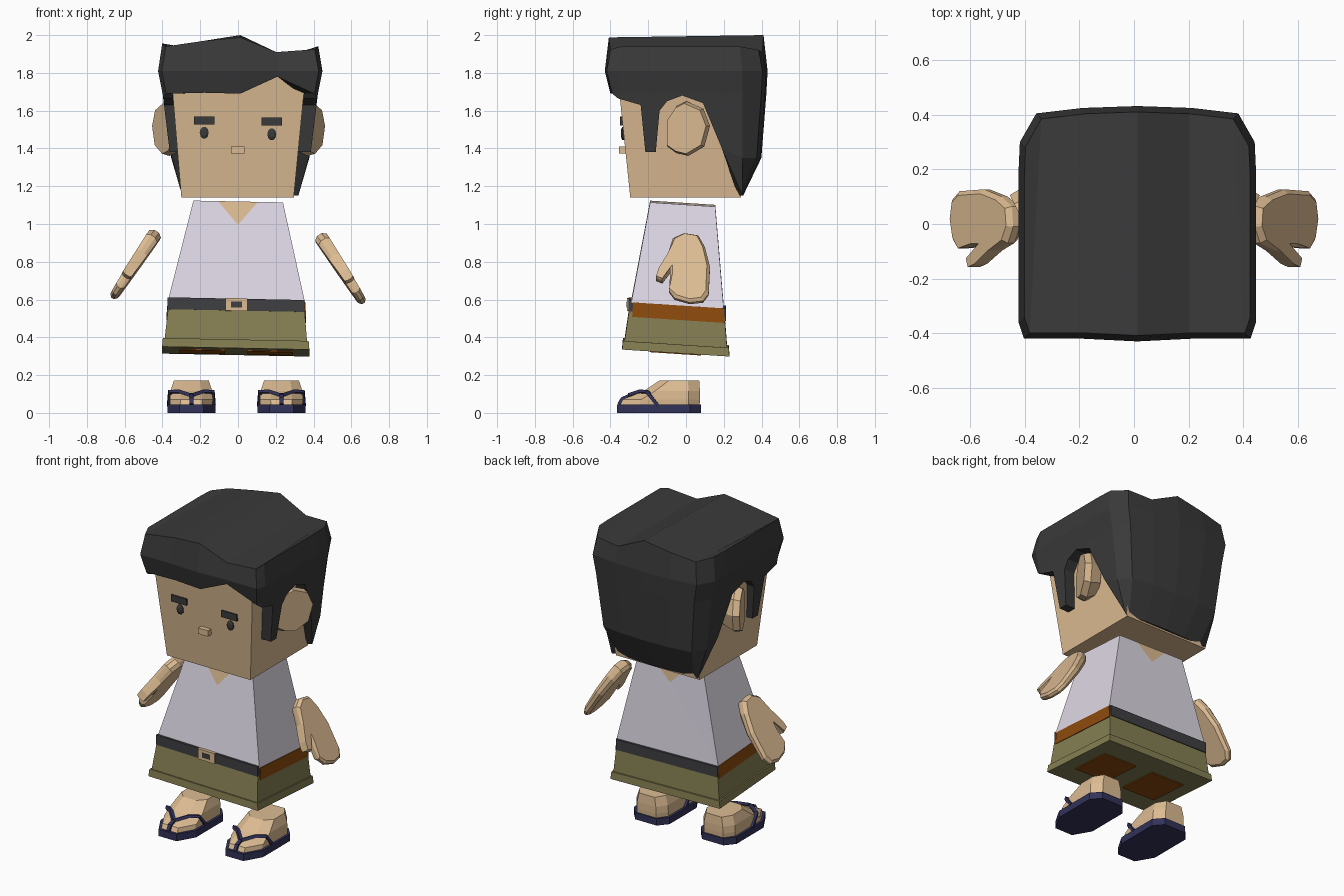
import bpy, bmesh, math
from mathutils import Vector

if "Cube" in bpy.data.objects:
    bpy.data.objects.remove(bpy.data.objects["Cube"])


def material(name, rgb):
    m = bpy.data.materials.new(name)
    m.diffuse_color = (*rgb, 1)
    m.use_nodes = True
    m.node_tree.nodes["Principled BSDF"].inputs["Base Color"].default_value = m.diffuse_color
    return m


SKIN = material("skin", (0.72, 0.50, 0.29))
HAIR = material("black_hair", (0.042, 0.042, 0.042))
SHIRT = material("pale_lilac_cloth", (0.72, 0.68, 0.77))
OLIVE = material("olive_cloth", (0.235, 0.21, 0.085))
BELT = material("dark_belt", (0.05, 0.05, 0.055))
RUST = material("rust_cloth", (0.27, 0.07, 0.004))
NAVY = material("navy_rubber", (0.032, 0.032, 0.10))


def make(name, verts, faces, mats, rule=None):
    """Flat-shaded mesh; rule(face) gives the material index."""
    bm = bmesh.new()
    vs = [bm.verts.new(v) for v in verts]
    for f in faces:
        bm.faces.new([vs[i] for i in f])
    bmesh.ops.remove_doubles(bm, verts=bm.verts, dist=1e-4)
    bmesh.ops.recalc_face_normals(bm, faces=bm.faces)
    if rule:
        for f in bm.faces:
            f.material_index = rule(f)
    me = bpy.data.meshes.new(name)
    bm.to_mesh(me)
    bm.free()
    for m in mats:
        me.materials.append(m)
    ob = bpy.data.objects.new(name, me)
    bpy.context.collection.objects.link(ob)
    return ob


def tilt(v):
    """Slight lean of the body."""
    x, y, z = v
    return (x, y, z - 0.02 * x - 0.065 * (y + 0.05))


def same(v):
    return tuple(v)


def loft(name, rings, mat, warp=same):
    n = len(rings[0])
    verts = [warp(p) for r in rings for p in r]
    faces = [(k * n + i, k * n + (i + 1) % n, (k + 1) * n + (i + 1) % n, (k + 1) * n + i)
             for k in range(len(rings) - 1) for i in range(n)]
    faces += [tuple(range(n)), tuple(range((len(rings) - 1) * n, len(rings) * n))]
    return make(name, verts, faces, [mat])


def rect(x0, x1, y0, y1, z):
    return [(x0, y0, z), (x1, y0, z), (x1, y1, z), (x0, y1, z)]


def box(name, x0, x1, y0, y1, z0, z1, mat, warp=same):
    return loft(name, [rect(x0, x1, y0, y1, z0), rect(x0, x1, y0, y1, z1)], mat, warp)


def table(z, pts):
    """Piecewise linear lookup over rising keys."""
    if z <= pts[0][0]:
        return pts[0][1]
    for (a, u), (b, v) in zip(pts, pts[1:]):
        if z <= b:
            return u + (v - u) * (z - a) / (b - a)
    return pts[-1][1]


# Head and face
loft("head", [rect(-0.30, 0.295, -0.295, 0.29, 1.14), rect(-0.36, 0.365, -0.37, 0.36, 1.86)], SKIN)


def face_y(z):
    return -0.295 - 0.104 * (z - 1.14)


box("nose", -0.036, 0.034, -0.354, -0.31, 1.372, 1.41, SKIN)
for side, s in (("left", -1), ("right", 1)):
    zb = 1.545 - 0.003 * s
    bx = 0.179 * s
    box(side + "_eyebrow", bx - 0.055, bx + 0.055, face_y(zb) - 0.012, -0.32, zb - 0.021, zb + 0.021, HAIR)
    ring = [(math.cos(a), math.sin(a)) for a in [math.tau * i / 10 for i in range(10)]]
    loft(side + "_eye", [[(bx + r * c, face_y(1.48) - d, 1.48 - 0.004 * s + 1.35 * r * q) for c, q in ring]
                         for r, d in ((0.024, -0.01), (0.024, 0.007), (0.012, 0.014))], HAIR)
    # Ear: angled slab with a smaller outer face
    outline = [(-0.11, 1.41), (-0.11, 1.55), (-0.06, 1.625), (-0.01, 1.65), (0.08, 1.61),
               (0.115, 1.52), (0.085, 1.41), (0.0, 1.36), (-0.06, 1.375)]
    rings = []
    for k, dx, dy in ((0.75, -0.10, 0.03), (1.0, -0.035, 0.012), (0.92, 0.005, 0.0)):
        rings.append([(s * (0.40 + 0.5 * y * k + dx) + 0.003, y * k + dy, 1.51 + (z - 1.51) * k)
                      for y, z in outline])
    loft(side + "_ear", rings, SKIN)

# Hair: columns round the head (x, y, bottom z), right half from front to back
half = [(0, -0.43, 1.69), (0.2, -0.42, 1.78), (0.415, -0.42, 1.69), (0.435, -0.36, 1.665),
        (0.435, -0.24, 1.63), (0.435, -0.215, 1.38), (0.435, -0.16, 1.38), (0.435, -0.14, 1.60),
        (0.435, -0.10, 1.65), (0.435, -0.02, 1.68), (0.435, 0.09, 1.64), (0.435, 0.19, 1.40),
        (0.43, 0.30, 1.15), (0.37, 0.405, 1.15), (0.2, 0.425, 1.15), (0, 0.432, 1.15)]
L = len(half)
cols = half + [(-x, y, 1.695 if x == 0.2 and y < 0 else b) for x, y, b in half[-2:0:-1]]
N = len(cols)
crown = [(-0.41, 1.955), (-0.2, 1.985), (0, 2.0), (0.2, 1.925), (0.42, 1.94)]
narrow = [(1.15, 0.715), (1.35, 0.85), (1.69, 0.945), (1.81, 1)]
back = [(1.15, 0.70), (1.33, 0.92), (1.69, 0.985), (1.81, 1)]
front = [(1.69, 0.93), (1.81, 1)]


def hair_point(x, y, z):
    fy = table(z, back) if y > 0.35 else table(z, front) if y < -0.4 else 1
    return (x * table(z, narrow) + 0.012, y * fy, z)


def hair_column(x, y, b):
    top = (x * 0.95 + 0.012, y * 0.95, table(x, crown) - (0.015 if y < -0.4 or y > 0.4 else 0))
    if abs(y) < 0.02 or abs(x) < 0.01:
        top = (top[0], top[1], table(x, crown) - (0.012 if y < -0.4 else 0))
    pts = [top] + [hair_point(x, y, max(z, b)) for z in (1.81, 1.69, 1.35, 1.15)]
    hx, hy = 0.28 + 0.09 * (b - 1.14), 0.275 + 0.1 * (b - 1.14)
    px, py, _ = pts[-1]
    return pts + [(max(-hx, min(hx, px)), max(-hy, min(hy, py)), b)]


verts = [p for c in cols for p in hair_column(*c)]
M = 6
faces = [(i * M + k, (i + 1) % N * M + k, (i + 1) % N * M + k + 1, i * M + k + 1)
         for i in range(N) for k in range(M - 1)]
tops = [(0, 1, L - 2, L - 1), (1, 2, L - 3, L - 2), tuple(range(2, L - 2))]
tops += [tuple((N - i) % N for i in t) for t in tops]
faces += [tuple(i * M for i in t) for t in tops]


def make_hair():
    bm = bmesh.new()
    vs = [bm.verts.new(v) for v in verts]
    for f in faces:
        # Skip collapsed corners where a lock ends above a level
        ids = []
        for i in f:
            if not any((Vector(verts[i]) - Vector(verts[j])).length < 1e-5 for j in ids):
                ids.append(i)
        if len(ids) > 2:
            bm.faces.new([vs[i] for i in ids])
    bmesh.ops.remove_doubles(bm, verts=bm.verts, dist=1e-5)
    bmesh.ops.recalc_face_normals(bm, faces=bm.faces)
    me = bpy.data.meshes.new("hair")
    bm.to_mesh(me)
    bm.free()
    me.materials.append(HAIR)
    bpy.context.collection.objects.link(bpy.data.objects.new("hair", me))


make_hair()

# Shirt with a V neck cut into front and back
sv = rect(-0.37, 0.355, -0.29, 0.20, 0.575) + rect(-0.236, 0.238, -0.19, 0.155, 1.11)
sv += [(-0.105, -0.19, 1.11), (0.105, -0.19, 1.11), (0, -0.213, 0.985),
       (-0.105, 0.155, 1.11), (0.105, 0.155, 1.11), (0, 0.163, 1.01)]
sf = [(0, 1, 2, 3), (1, 2, 6, 5), (0, 3, 7, 4),
      (0, 1, 10), (0, 10, 8, 4), (1, 5, 9, 10), (8, 10, 9),
      (3, 2, 13), (3, 13, 11, 7), (2, 6, 12, 13), (11, 13, 12),
      (4, 8, 11, 7), (9, 5, 6, 12), (8, 9, 12, 11)]
neck = lambda f: int(f.calc_center_median().z > 1.05 and abs(f.calc_center_median().x) < 0.02)
make("shirt", [tilt(v) for v in sv], sf, [SHIRT, SKIN], neck)

# Belt, sash and buckle
loft("sash", [rect(-0.378, 0.36, -0.285, 0.205, 0.50), rect(-0.372, 0.357, -0.28, 0.20, 0.577)], RUST, tilt)
box("belt_front", -0.372, 0.352, -0.304, -0.27, 0.525, 0.588, BELT, tilt)
box("belt_back", -0.372, 0.352, 0.17, 0.212, 0.51, 0.577, BELT, tilt)
box("buckle", -0.066, 0.05, -0.312, -0.29, 0.523, 0.59, SKIN, tilt)
box("buckle_hole", -0.036, 0.02, -0.314, -0.30, 0.541, 0.572, BELT, tilt)

# Shorts with cuff and leg openings
loft("shorts", [rect(-0.392, 0.368, -0.33, 0.22, 0.335), rect(-0.37, 0.353, -0.302, 0.205, 0.528)], OLIVE, tilt)
loft("cuff", [rect(-0.402, 0.378, -0.338, 0.23, 0.324), rect(-0.398, 0.374, -0.334, 0.226, 0.37)], OLIVE, tilt)
for side, a, b in (("left", -0.31, -0.07), ("right", 0.05, 0.29)):
    box(side + "_leg_opening", a, b, -0.19, 0.08, 0.318, 0.326, RUST, tilt)

# Hands: mitten outline in (y, z), laid on a sloping plane
mitten = [(-0.07, 0.925), (-0.01, 0.955), (0.065, 0.948), (0.10, 0.89), (0.127, 0.79), (0.12, 0.65),
          (0.09, 0.61), (0.02, 0.598), (-0.06, 0.615), (-0.092, 0.65), (-0.085, 0.73), (-0.085, 0.78),
          (-0.13, 0.70), (-0.163, 0.712), (-0.15, 0.755), (-0.10, 0.84)]
for side, s in (("left", -1), ("right", 1)):
    rings = []
    for k, d in ((0.86, -1), (1.0, -0.4), (1.0, 0.4), (0.86, 1)):
        ring = []
        for y, z in mitten:
            cy, cz = 0.01 + (y - 0.01) * (k if y > -0.09 else 0.97), 0.775 + (z - 0.775) * (k + 1) / 2
            t = d * (0.022 + 0.04 * (z - 0.6))
            ring.append((s * (0.44 + 0.657 * (0.94 - cz) + 0.84 * t), cy, cz + 0.55 * t))
        rings.append(ring)
    loft(side + "_hand", rings, SKIN, tilt)


# Feet and sandals
def footprint(cx, w, f, b, z, run):
    r = [(0.5 * w, f), (w, f + run), (w, b - 0.06), (0.6 * w, b)]
    return [(cx + x, y, z) for x, y in r] + [(cx - x, y, z) for x, y in reversed(r)]


def strap(name, path, wide=0.022):
    """Narrow band: a square section swept along a path."""
    up = Vector((0, 0.4, 1)).normalized()
    rings = []
    for i, p in enumerate(path):
        d = (Vector(path[min(i + 1, len(path) - 1)]) - Vector(path[max(i - 1, 0)])).normalized()
        a = d.cross(up).normalized()
        b = a.cross(d)
        rings.append([Vector(p) + a * wide / 2 * u + b * 0.009 * v
                      for u, v in ((-1, -1), (1, -1), (1, 1), (-1, 1))])
    loft(name, rings, NAVY)


for side, cx, s in (("left", -0.247, -1), ("right", 0.23, 1)):
    loft(side + "_sole", [footprint(cx, 0.127, -0.365, 0.08, z, 0.11) for z in (0, 0.044)], NAVY)
    loft(side + "_foot", [footprint(cx, w, f, b, z, r) for w, f, b, z, r in (
        (0.112, -0.35, 0.072, 0.04, 0.10), (0.114, -0.335, 0.074, 0.072, 0.10),
        (0.111, -0.225, 0.074, 0.115, 0.06), (0.092, -0.14, 0.07, 0.172, 0.05))], SKIN)
    strap(side + "_toe_strap", [(cx, -0.355, 0.045), (cx, -0.338, 0.075), (cx, -0.285, 0.098)])
    for e in (-1, 1):
        strap(side + ("_inner" if e != s else "_outer") + "_strap",
              [(cx, -0.30, 0.092), (cx + 0.06 * e, -0.24, 0.112), (cx + 0.112 * e, -0.205, 0.112),
               (cx + 0.118 * e, -0.15, 0.04)])
